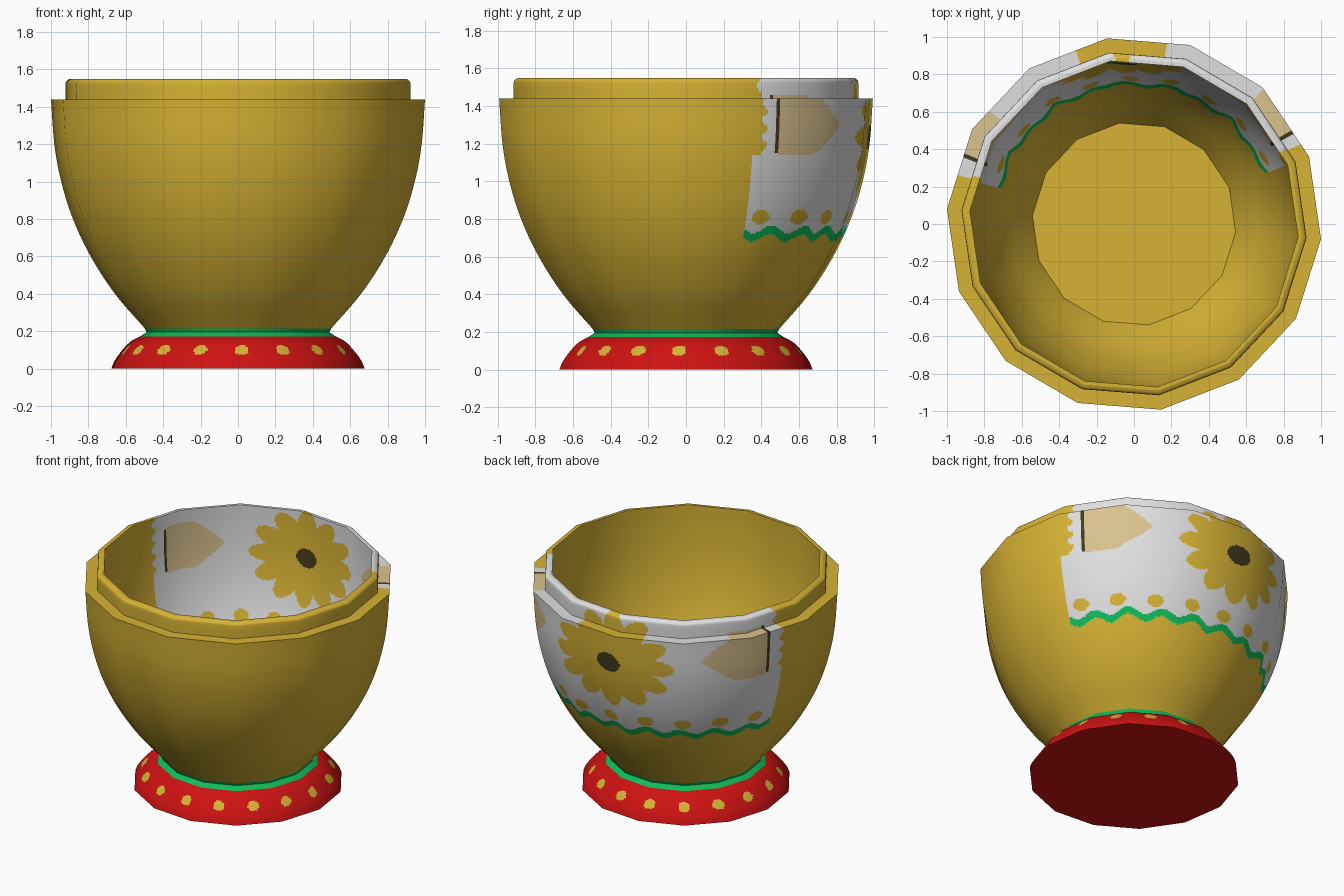
import bpy, math
from math import sin, cos, pi, radians, degrees, hypot, atan2

if "Cube" in bpy.data.objects:
    bpy.data.objects.remove(bpy.data.objects["Cube"])

# ---------- materials (one per flat colour) ----------
COLOURS = [("yellow_glaze", (0.68, 0.45, 0.035)), ("white_glaze", (0.74, 0.74, 0.74)),
           ("green_glaze", (0.005, 0.50, 0.10)), ("red_glaze", (0.62, 0.006, 0.006)),
           ("tan_leaf", (0.70, 0.54, 0.27)), ("dark_brown", (0.055, 0.042, 0.012))]
YELLOW, WHITE, GREEN, RED, TAN, DARK = range(6)
MATS = []
for name, c in COLOURS:
    m = bpy.data.materials.new(name)
    m.diffuse_color = (*c, 1)
    m.use_nodes = True
    m.node_tree.nodes["Principled BSDF"].inputs["Base Color"].default_value = m.diffuse_color
    MATS.append(m)

SIDES, START = 14, -4.6          # low-poly ring: number of sides and angle of first corner
STEP = 360 / SIDES


def columns(fine, fine_facets):
    """Angles round the polygon: every corner, plus cuts inside the painted facets."""
    out = []
    for k in range(SIDES):
        n = fine if k in fine_facets else 1
        out += [START + STEP * (k + i / n) for i in range(n)]
    return out


def chord(a):
    """Scale that keeps points on the straight polygon side at angle a."""
    f = (a - START) % STEP
    return cos(radians(STEP / 2)) / cos(radians(f - STEP / 2))


def curve(pts, n):
    """Smooth profile through pts, n samples."""
    if n == 0:
        return pts
    p = [tuple(2 * a - b for a, b in zip(pts[0], pts[1]))] + pts
    p.append(tuple(2 * a - b for a, b in zip(pts[-1], pts[-2])))
    out = []
    for i in range(n + 1):
        s = i / n * (len(pts) - 1)
        k = min(int(s), len(pts) - 2)
        t = s - k
        out.append(tuple(0.5 * (2 * b + (c - a) * t + (2 * a - 5 * b + 4 * c - d) * t * t
                                + (3 * b - a - 3 * c + d) * t ** 3)
                         for a, b, c, d in zip(*p[k:k + 4])))
    return out


def lathe(name, strips, angs, paint):
    """Spin smooth strips (creases between strips); paint(angle, z) picks the colour."""
    verts, norms, faces, mats = [], [], [], []
    n = len(angs)
    for pts, samples in strips:
        prof = curve(pts, samples)
        base = len(verts)
        for i, (r, z) in enumerate(prof):
            r0, z0 = prof[max(i - 1, 0)]
            r1, z1 = prof[min(i + 1, len(prof) - 1)]
            L = hypot(r1 - r0, z1 - z0)
            nr, nz = (z1 - z0) / L, (r0 - r1) / L
            for a in angs:
                ca, sa, q = cos(radians(a)), sin(radians(a)), r * chord(a)
                verts.append((q * ca, q * sa, z))
                norms.append((nr * ca, nr * sa, nz))
        for i in range(len(prof) - 1):
            zc = (prof[i][1] + prof[i + 1][1]) / 2
            for j in range(n):
                k = (j + 1) % n
                b = base + i * n
                faces.append((b + j, b + k, b + n + k, b + n + j))
                nxt = angs[k] + (360 if k == 0 else 0)
                mats.append(paint((angs[j] + nxt) / 2, zc))
    me = bpy.data.meshes.new(name)
    me.from_pydata(verts, [], faces)
    for m in MATS:
        me.materials.append(m)
    me.polygons.foreach_set("material_index", mats)
    me.polygons.foreach_set("use_smooth", [True] * len(faces))
    me.update()
    me.normals_split_custom_set_from_vertices(norms)
    ob = bpy.data.objects.new(name, me)
    bpy.context.collection.objects.link(ob)
    return ob


# ---------- painted decoration rules ----------
MID = 94                          # direction of the flower, at the back


def paint_bowl(a, z):
    wave = 1.1 * sin(z * 2 * pi / 0.09)
    right = 25.3 + wave if z > 1.14 else 20.9
    left = 164.3 - wave if z > 1.14 else 165.3
    hem = 0.02 * cos(2 * pi * (a - 25) / 15)
    if not right < a < left or z < 0.70 - hem:
        return YELLOW
    if z < 0.745 - hem:
        return GREEN
    # flower
    u, v = (a - MID) / 26.5, (z - 1.235) / 0.33
    rho, phi = hypot(u, v), atan2(v, u)
    if rho < 0.2:
        return DARK
    if rho < 0.70 + 0.30 * abs(cos(6 * phi)) ** 0.8:
        return YELLOW
    # pointed leaves on both sides
    d = abs(a - MID)
    if 37 < d < 63.5 and abs(z - 1.30) < 0.16 * min(1, (d - 37) / 13) ** 0.8:
        return TAN
    if 63.5 <= d < 64.4 and abs(z - 1.30) < 0.15:
        return DARK
    # row of dots
    k = round((a - 27) / 16.1)
    if 0 <= k <= 8 and hypot((a - 27 - 16.1 * k) / 3.5, (z - 0.81) / 0.038) < 1:
        return YELLOW
    return WHITE


def paint_foot(a, z):
    k = round((a + 88) / (360 / 17))
    off = a + 88 - k * 360 / 17
    return YELLOW if hypot(off / 3.5, (z - 0.10) / 0.027) < 1 else RED


# ---------- bowl: outer wall, stepped rim, inner wall, floor ----------
outer = [(0.50, 0.215), (0.66, 0.40), (0.79, 0.60), (0.885, 0.80), (0.948, 1.0), (0.985, 1.2), (1.003, 1.44)]
inner = [(0.88, 1.55), (0.88, 1.4), (0.87, 1.2), (0.842, 1.0), (0.79, 0.80), (0.70, 0.58), (0.545, 0.33)]
bowl = [(outer, 126),
        ([(1.003, 1.44), (0.925, 1.44)], 1),
        ([(0.925, 1.44), (0.925, 1.52), (0.918, 1.54), (0.90, 1.55)], 14),
        ([(0.90, 1.55), (0.88, 1.55)], 1),
        (inner, 126),
        ([(0.545, 0.33), (0.001, 0.33)], 1)]
lathe("bowl", bowl, columns(40, range(7)), paint_bowl)

# ---------- green collar between bowl and foot ----------
lathe("collar", [([(0.525, 0.172), (0.49, 0.195)], 1), ([(0.49, 0.195), (0.50, 0.215)], 1)],
      columns(1, []), lambda a, z: GREEN)

# ---------- foot with dots ----------
lathe("foot", [([(0.68, 0.0), (0.66, 0.045), (0.62, 0.10), (0.575, 0.145), (0.525, 0.172)], 36)],
      columns(24, range(SIDES)), paint_foot)
lathe("foot_base", [([(0.001, 0.0), (0.68, 0.0)], 1)], columns(1, []), lambda a, z: RED)
